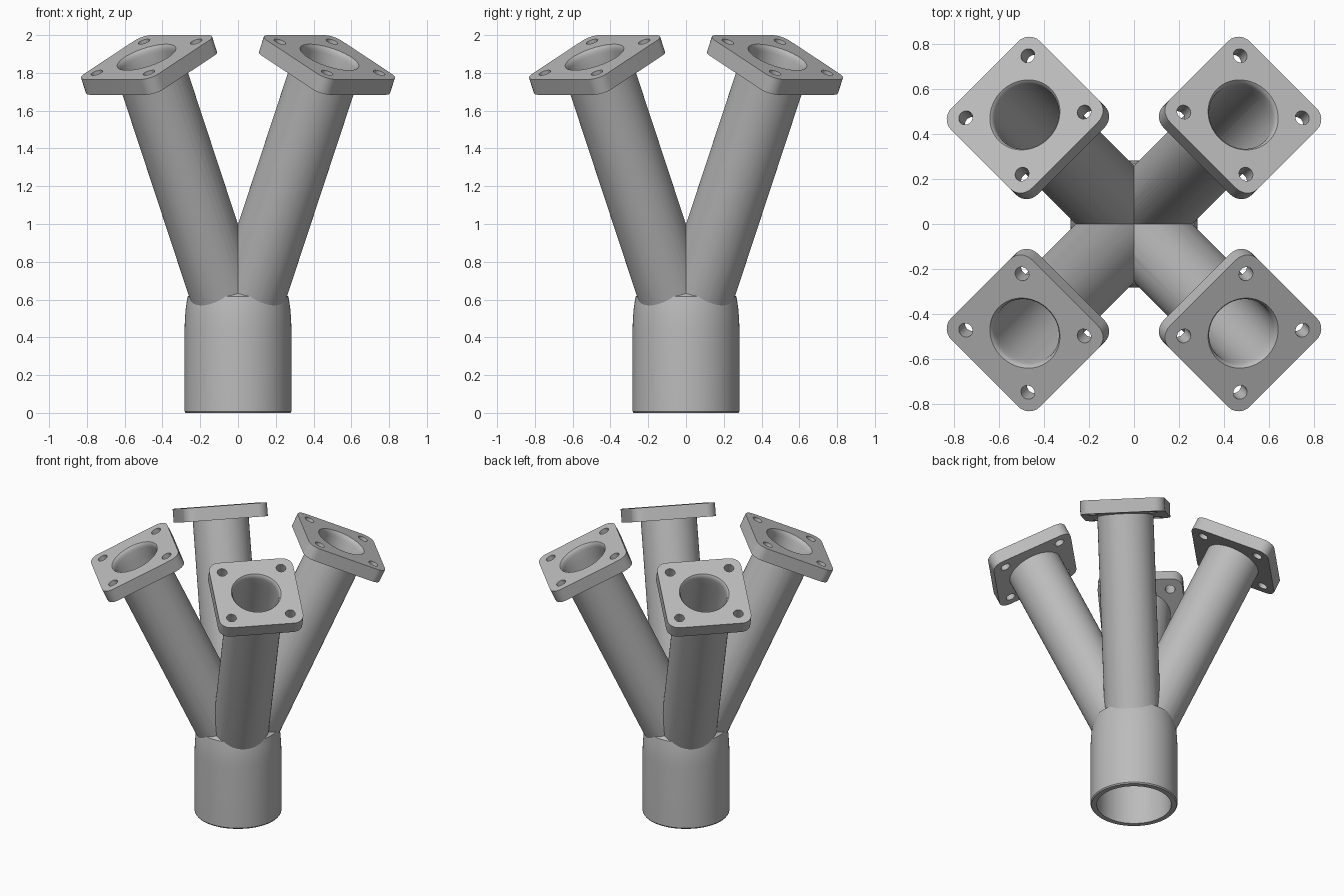
import bpy, bmesh
from math import radians, cos, sin, pi
from mathutils import Matrix

if "Cube" in bpy.data.objects:
    bpy.data.objects.remove(bpy.data.objects["Cube"])

metal = bpy.data.materials.new("grey_metal")
metal.diffuse_color = (0.5, 0.5, 0.5, 1)
metal.use_nodes = True
metal.node_tree.nodes["Principled BSDF"].inputs["Base Color"].default_value = metal.diffuse_color

TILT, ROOT_Z, LENGTH = radians(25), 0.414, 1.621   # branch axis
THICK, HALF, CORNER = 0.09, 0.278, 0.07            # flange plate
PIPE_R, BORE_R, RIM_R = 0.183, 0.15, 0.163


def make_object(name, bm):
    bmesh.ops.recalc_face_normals(bm, faces=bm.faces)
    me = bpy.data.meshes.new(name)
    bm.to_mesh(me)
    bm.free()
    me.materials.append(metal)
    ob = bpy.data.objects.new(name, me)
    bpy.context.collection.objects.link(ob)
    return ob


def lathe(name, profile, matrix=Matrix(), seg=72):
    """Closed solid of revolution from (radius, z) points."""
    bm = bmesh.new()
    rings = [[bm.verts.new((r * cos(2 * pi * i / seg), r * sin(2 * pi * i / seg), z))
              for i in range(seg)] for r, z in profile]
    for a, b in zip(rings, rings[1:]):
        for i in range(seg):
            j = (i + 1) % seg
            bm.faces.new((a[i], a[j], b[j], b[i]))
    bm.faces.new(rings[0][::-1])
    bm.faces.new(rings[-1])
    bm.transform(matrix)
    return make_object(name, bm)


def combine(target, tools, operation):
    bpy.context.view_layer.objects.active = target
    for tool in tools:
        tool.hide_render = True
        mod = target.modifiers.new("cut", 'BOOLEAN')
        mod.operation, mod.solver, mod.object = operation, 'EXACT', tool
        bpy.ops.object.modifier_apply(modifier=mod.name)
        bpy.data.objects.remove(tool)


def smooth(ob):
    bpy.ops.object.select_all(action='DESELECT')
    ob.select_set(True)
    bpy.context.view_layer.objects.active = ob
    bpy.ops.object.shade_smooth_by_angle(angle=radians(30))


branches = [Matrix.Translation((0, 0, ROOT_Z)) @ Matrix.Rotation(radians(45 + 90 * k), 4, 'Z')
            @ Matrix.Rotation(TILT, 4, 'Y') for k in range(4)]

# Collector tube merged with the four branch pipes
body = lathe("manifold_body", [(0.277, 0), (0.283, 0.008), (0.283, 0.44), (0.281, 0.5),
                               (0.276, 0.56), (0.267, 0.615), (0.24, 0.635), (0.17, 0.65)])
combine(body, [lathe("pipe", [(PIPE_R, 0), (PIPE_R, LENGTH - THICK)], m) for m in branches], 'UNION')

# Hollow out the collector and the branches
bores = [lathe("collector_bore", [(0.243, -0.1), (0.243, 0.46), (0.235, 0.55), (0.21, 0.6), (0.14, 0.62)])]
bores += [lathe("pipe_bore", [(BORE_R, 0.01), (BORE_R, LENGTH + 0.1)], m) for m in branches]
combine(body, bores, 'DIFFERENCE')
smooth(body)

# Square flange with rounded corners
bm = bmesh.new()
outline = []
for k in range(4):
    cx, cy = [(1, 1), (-1, 1), (-1, -1), (1, -1)][k]
    for i in range(9):
        a = pi / 2 * (k + i / 8)
        outline.append(bm.verts.new((cx * (HALF - CORNER) + CORNER * cos(a),
                                     cy * (HALF - CORNER) + CORNER * sin(a), LENGTH - THICK)))
base = bm.faces.new(outline)
top = bmesh.ops.extrude_face_region(bm, geom=[base], use_keep_orig=True)
bmesh.ops.translate(bm, vec=(0, 0, THICK), verts=[v for v in top['geom'] if isinstance(v, bmesh.types.BMVert)])
flange = make_object("flange_1", bm)

# Flared port and four bolt holes
cutters = [lathe("port", [(BORE_R, LENGTH - 0.2), (BORE_R, LENGTH - 0.035), (0.152, LENGTH - 0.02),
                          (0.156, LENGTH - 0.009), (RIM_R, LENGTH), (RIM_R, LENGTH + 0.1)])]
for sx in (-1, 1):
    for sy in (-1, 1):
        cutters.append(lathe("bolt_hole", [(0.032, LENGTH - 0.2), (0.032, LENGTH + 0.1)],
                             Matrix.Translation((sx * 0.195, sy * 0.195, 0)), 32))
combine(flange, cutters, 'DIFFERENCE')
smooth(flange)

# One flange on each branch
for k, m in enumerate(branches):
    ob = flange if k == 0 else flange.copy()
    if k:
        ob.name = f"flange_{k + 1}"
        bpy.context.collection.objects.link(ob)
    ob.matrix_world = m
